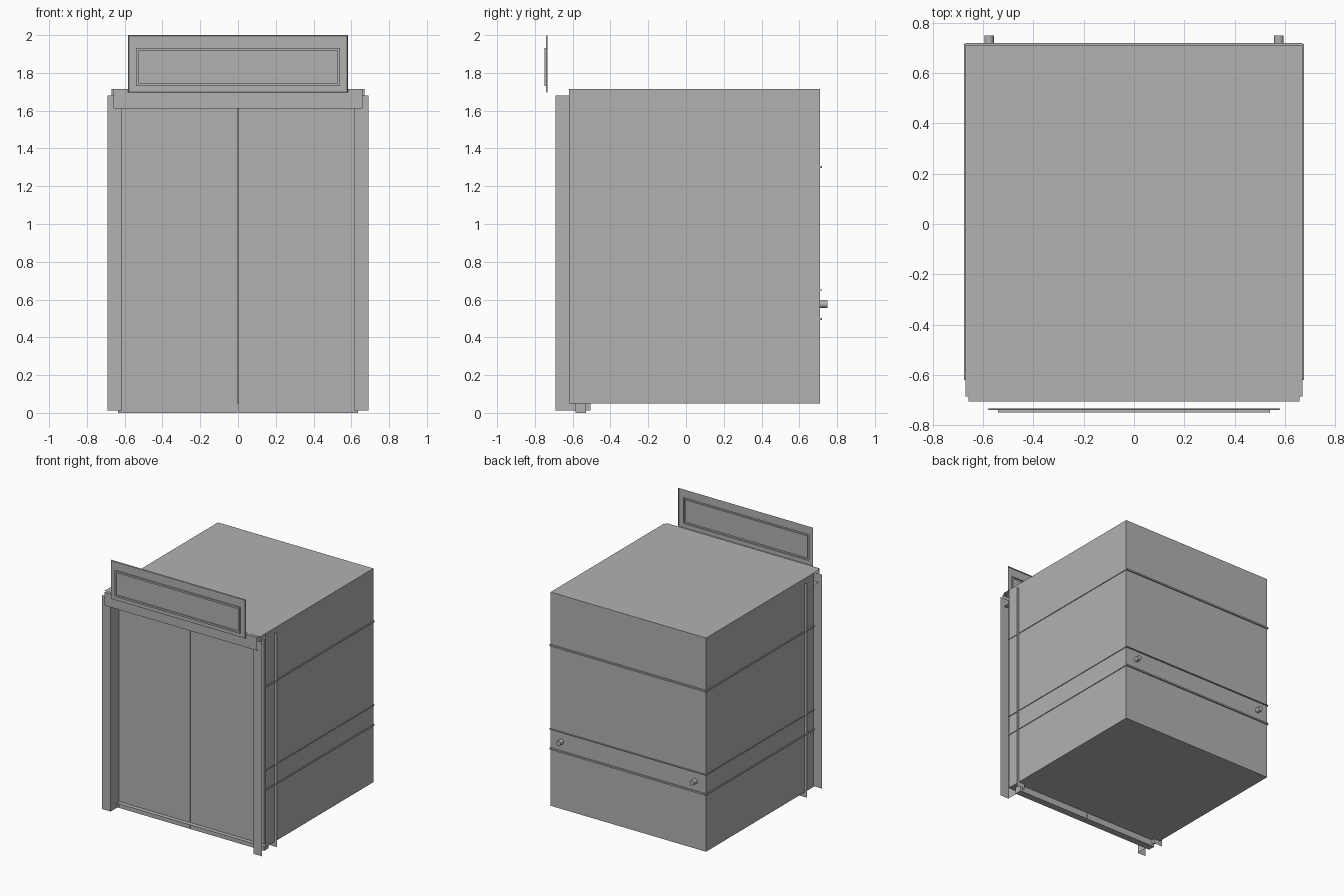
import bpy
import bmesh
from math import radians
from mathutils import Matrix, Vector

default = bpy.data.objects.get("Cube")
if default:
    bpy.data.objects.remove(default, do_unlink=True)

GREY = (0.445, 0.445, 0.445, 1.0)
metal = bpy.data.materials.new("grey_metal")
metal.use_nodes = True
metal.diffuse_color = GREY
metal.node_tree.nodes["Principled BSDF"].inputs["Base Color"].default_value = GREY


def finish(name, bm):
    mesh = bpy.data.meshes.new(name)
    bm.to_mesh(mesh)
    bm.free()
    mesh.materials.append(metal)
    obj = bpy.data.objects.new(name, mesh)
    bpy.context.collection.objects.link(obj)
    return obj


def box(name, low, high):
    low, high = Vector(low), Vector(high)
    bm = bmesh.new()
    bmesh.ops.create_cube(bm, size=1)
    bmesh.ops.scale(bm, vec=high - low, verts=bm.verts)
    bmesh.ops.translate(bm, vec=(low + high) / 2, verts=bm.verts)
    return finish(name, bm)


def folded_sheet(name, points, sweep):
    """Bent sheet metal: an open profile swept along a vector."""
    bm = bmesh.new()
    verts = [bm.verts.new(p) for p in points]
    edges = [bm.edges.new(pair) for pair in zip(verts, verts[1:])]
    new = bmesh.ops.extrude_edge_only(bm, edges=edges)["geom"]
    moved = [g for g in new if isinstance(g, bmesh.types.BMVert)]
    bmesh.ops.translate(bm, verts=moved, vec=sweep)
    return finish(name, bm)


# Cabin dimensions
W, BACK, FRONT, FLOOR, ROOF = 0.67, 0.71, -0.62, 0.05, 1.715

# Cabin shell, open behind the doors
bm = bmesh.new()
bmesh.ops.create_cube(bm, size=2)
for v in bm.verts:
    v.co = (W * v.co.x, BACK if v.co.y > 0 else FRONT, ROOF if v.co.z > 0 else FLOOR)
bm.normal_update()
bmesh.ops.delete(bm, geom=[f for f in bm.faces if f.normal.y < -0.5], context="FACES")
# Roof panel reaches forward to the header
roof_edge = [e for e in bm.edges if all(v.co.y < 0 and v.co.z > 1 for v in e.verts)]
lip = bmesh.ops.extrude_edge_only(bm, edges=roof_edge)["geom"]
for g in lip:
    if isinstance(g, bmesh.types.BMVert):
        g.co.y = -0.685
bmesh.ops.recalc_face_normals(bm, faces=bm.faces)
finish("cabin_shell", bm)

# Rub rails wrapping the sides and back
for label, z, half in (("lower", 0.497, 0.006), ("middle", 0.65, 0.003), ("upper", 1.302, 0.006)):
    out = 0.006
    for side, s in (("right", -1), ("left", 1)):
        xs = sorted((s * (W - 0.002), s * (W + out)))
        box(f"{label}_{side}_rail", (xs[0], FRONT, z - half), (xs[1], BACK + out, z + half))
    box(f"{label}_back_rail", (-W, BACK - 0.002, z - half), (W, BACK + 0.01, z + half))

# Doors, door jambs and rear buffers
for side, s in (("right", -1), ("left", 1)):
    xs = sorted((s * 0.002, s * 0.635))
    box(f"{side}_door", (xs[0], -0.585, 0), (xs[1], -0.53, 1.65))

    profile = [(0.69, -0.69), (0.615, -0.69), (0.615, -0.505), (0.69, -0.505)]
    folded_sheet(f"{side}_jamb", [(s * x, y, 0.012) for x, y in profile], (0, 0, 1.668))

    bm = bmesh.new()
    spin = Matrix.Translation((s * 0.576, 0.73, 0.575)) @ Matrix.Rotation(radians(90), 4, "X")
    bmesh.ops.create_cone(bm, cap_ends=True, segments=16, radius1=0.019,
                          radius2=0.019, depth=0.04, matrix=spin)
    for f in bm.faces:
        f.smooth = len(f.verts) == 4
    for e in bm.edges:
        e.smooth = all(f.smooth for f in e.link_faces)
    finish(f"{side}_buffer", bm)

# Header channel above the doors
header = [(-0.685, 1.714), (-0.705, 1.714), (-0.705, 1.612), (-0.6, 1.612)]
folded_sheet("header", [(-0.658, y, z) for y, z in header], (1.316, 0, 0))

# Sign panel: nested rectangles stepping forward, then back to the display
rings = [  # half width, bottom, top, y
    (0.582, 1.695, 2.0, -0.733),
    (0.578, 1.699, 1.996, -0.74),
    (0.54, 1.73, 1.932, -0.74),
    (0.54, 1.73, 1.932, -0.75),
    (0.526, 1.744, 1.918, -0.75),
    (0.526, 1.744, 1.918, -0.742),
]
bm = bmesh.new()
loops = [[bm.verts.new((x, y, z)) for x, z in ((-w, lo), (w, lo), (w, hi), (-w, hi))]
         for w, lo, hi, y in rings]
for a, b in zip(loops, loops[1:]):
    for i in range(4):
        j = (i + 1) % 4
        bm.faces.new((a[i], a[j], b[j], b[i]))
bm.faces.new(loops[-1])
finish("sign_panel", bm)
